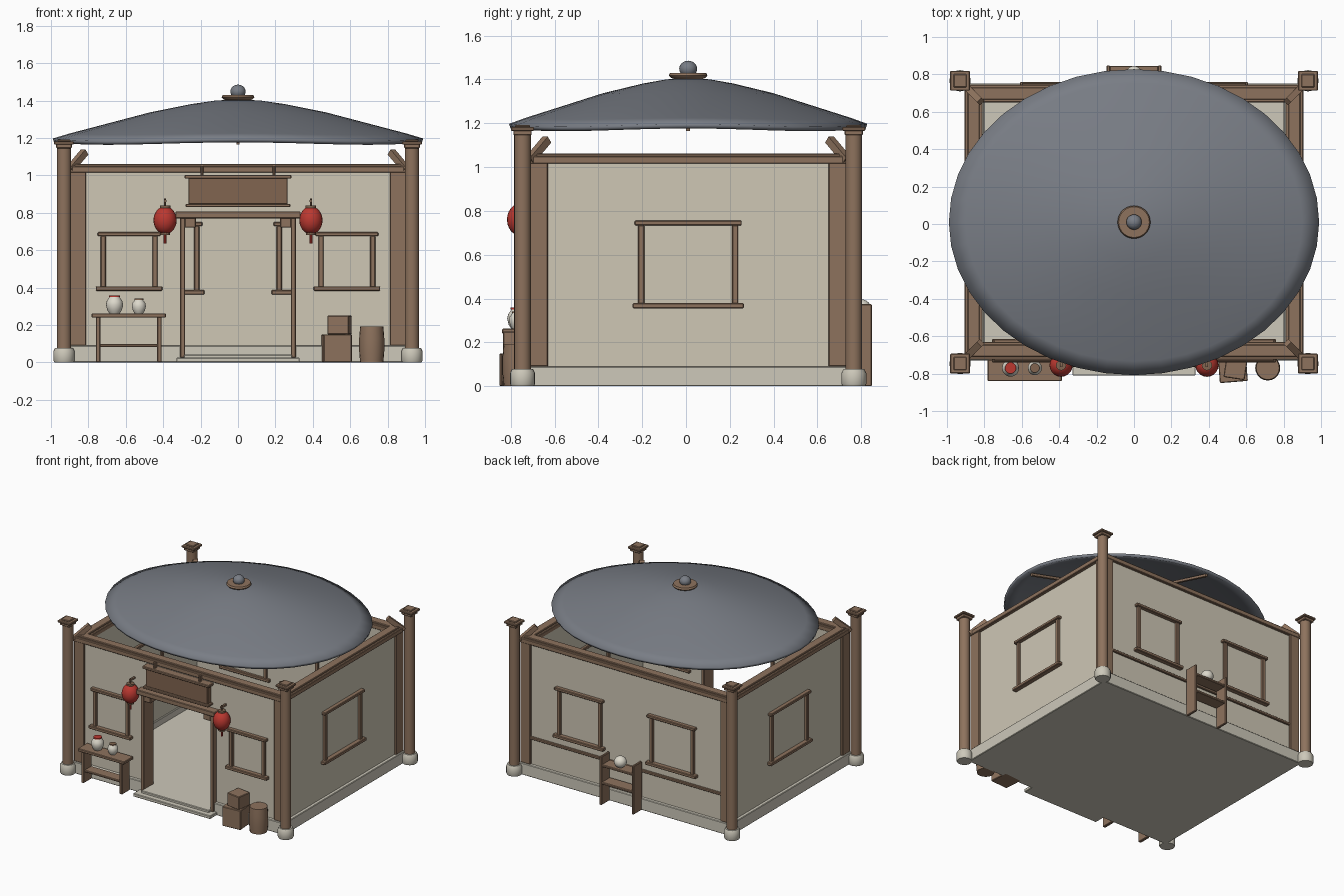
import bpy, bmesh, math
from mathutils import Matrix, Vector

cube = bpy.data.objects.get("Cube")
if cube:
    bpy.data.objects.remove(cube)


def material(name, rgb):
    m = bpy.data.materials.new(name)
    m.use_nodes = True
    m.diffuse_color = (*rgb, 1)
    m.node_tree.nodes["Principled BSDF"].inputs["Base Color"].default_value = (*rgb, 1)
    return m


PLASTER = material("cream plaster", (0.62, 0.57, 0.46))
STONE = material("pale stone", (0.61, 0.58, 0.49))
WOOD = material("brown wood", (0.27, 0.17, 0.11))
DARK = material("dark wood", (0.22, 0.13, 0.08))
SLATE = material("slate roof", (0.19, 0.205, 0.235))
RED = material("red paper", (0.5, 0.04, 0.03))
CERAMIC = material("white ceramic", (0.72, 0.69, 0.6))

CY = 0.01                     # middle of the house in y
SIGNS = (-1, 1)
CORNERS = [(sx, sy) for sx in SIGNS for sy in SIGNS]
SIDE = {-1: "right", 1: "left"}
END = {-1: "front", 1: "back"}


def finish(name, bm, mat, angle=35):
    bmesh.ops.recalc_face_normals(bm, faces=bm.faces)
    me = bpy.data.meshes.new(name)
    bm.to_mesh(me)
    bm.free()
    me.materials.append(mat)
    me.shade_smooth()
    if angle < 180:
        me.set_sharp_from_angle(angle=math.radians(angle))
    ob = bpy.data.objects.new(name, me)
    bpy.context.collection.objects.link(ob)
    return ob


def box(name, mat, x, y, z, frame=Matrix(), bevel=0.004):
    """Box from (low, high) pairs, with softened edges."""
    bm = bmesh.new()
    bmesh.ops.create_cube(bm, size=1)
    for v in bm.verts:
        v.co = Vector([(p[0] + p[1]) / 2 + c * abs(p[1] - p[0]) for c, p in zip(v.co, (x, y, z))])
    if bevel:
        bmesh.ops.bevel(bm, geom=bm.edges[:], offset=bevel, segments=1, affect='EDGES')
    bm.transform(frame)
    return finish(name, bm, mat, 20)


def beam(name, mat, a, b, thick):
    """Square bar between two points."""
    a, b = Vector(a), Vector(b)
    h = thick / 2
    turn = (b - a).to_track_quat('Z', 'Y').to_matrix().to_4x4()
    return box(name, mat, (-h, h), (-h, h), (0, (b - a).length), Matrix.Translation(a) @ turn, 0)


def lathe(name, mat, x, y, profile, sides=20):
    """Turned part from (radius, height) points."""
    bm = bmesh.new()
    rings = []
    for r, z in profile:
        rings.append([bm.verts.new((x + r * math.cos(t), y + r * math.sin(t), z))
                      for t in (math.tau * i / sides for i in range(sides))])
    for low, high in zip(rings, rings[1:]):
        for i in range(sides):
            j = (i + 1) % sides
            bm.faces.new((low[i], low[j], high[j], high[i]))
    bm.faces.new(rings[0])
    bm.faces.new(rings[-1])
    return finish(name, bm, mat)


def ball(name, mat, x, y, z, r, height):
    bm = bmesh.new()
    bmesh.ops.create_uvsphere(bm, u_segments=20, v_segments=12, radius=1)
    bm.transform(Matrix.Translation((x, y, z)) @ Matrix.Diagonal((r, r, height, 1)))
    return finish(name, bm, mat)


# Floor slab and stone plinth, open at the door
box("floor_slab", STONE, (-0.9, 0.9), (CY - 0.735, CY + 0.735), (0, 0.04), bevel=0)
box("back_plinth", STONE, (-0.9, 0.9), (CY + 0.64, CY + 0.74), (0, 0.09))
for s in SIGNS:
    box(SIDE[s] + "_plinth", STONE, (s * 0.8, s * 0.905), (CY - 0.74, CY + 0.74), (0, 0.09))
    box(SIDE[s] + "_front_plinth", STONE, (s * 0.29, s * 0.9), (CY - 0.74, CY - 0.64), (0, 0.09))
box("lower_step", STONE, (-0.33, 0.33), (-0.81, -0.7), (0, 0.025))
box("upper_step", STONE, (-0.29, 0.29), (-0.77, -0.65), (0.02, 0.042))

# Walls
TALL = (0.085, 1.02)
FRONT = (CY - 0.715, CY - 0.645)
box("back_wall", PLASTER, (-0.88, 0.88), (CY + 0.645, CY + 0.715), TALL, bevel=0)
box("wall_over_door", PLASTER, (-0.3, 0.3), FRONT, (0.78, 1.02), bevel=0)
for s in SIGNS:
    box(SIDE[s] + "_wall", PLASTER, (s * 0.81, s * 0.88), (CY - 0.7, CY + 0.7), TALL, bevel=0)
    box(SIDE[s] + "_front_wall", PLASTER, (s * 0.29, s * 0.88), FRONT, TALL, bevel=0)

# Top beams with a narrow cap strip
for s in SIGNS:
    for part, inset, z in (("beam", 0, (1.015, 1.05)), ("beam_cap", 0.015, (1.045, 1.062))):
        box(f"{END[s]}_{part}", WOOD, (-0.9 + inset, 0.9 - inset),
            (CY + s * (0.64 + inset), CY + s * (0.735 - inset)), z)
        box(f"{SIDE[s]}_{part}", WOOD, (s * (0.81 + inset), s * (0.905 - inset)),
            (CY - 0.73 + inset, CY + 0.73 - inset), z)

# Corners: square timber, round post with base and cap, slanted strut
for sx, sy in CORNERS:
    tag = f"{END[sy]}_{SIDE[sx]}_"
    box(tag + "corner_timber", WOOD, (sx * 0.812, sx * 0.897),
        (CY + sy * 0.64, CY + sy * 0.732), (0.09, 1.04))
    x, y = sx * 0.93, CY + sy * 0.756
    lathe(tag + "post", WOOD, x, y, [(0.038, 0.05), (0.038, 1.16)])
    lathe(tag + "post_base", STONE, x, y,
          [(0.052, 0), (0.057, 0.01), (0.057, 0.06), (0.048, 0.078)])
    for part, h, z in (("cap_block", 0.042, (1.145, 1.168)), ("cap_slab", 0.053, (1.165, 1.182)),
                       ("cap_top", 0.035, (1.18, 1.192))):
        box(tag + part, WOOD, (x - h, x + h), (y - h, y + h), z)
    beam(tag + "strut", WOOD, (sx * 0.9, CY + sy * 0.725, 1.03),
         (sx * 0.82, CY + sy * 0.645, 1.125), 0.035)


# Window frames run through the wall; local -y points outwards
def window(name, angle, along, wall, half, low, high):
    frame = Matrix.Translation((0, CY, 0)) @ Matrix.Rotation(angle, 4, 'Z') \
        @ Matrix.Translation((along, -wall, 0))
    bar = 0.014
    box(name + "_sill", WOOD, (-half - 0.04, half + 0.04), (-0.035, 0.09), (low, low + 0.024), frame)
    box(name + "_head", WOOD, (-half - 0.03, half + 0.03), (-0.03, 0.09), (high - 0.022, high), frame)
    for s in SIGNS:
        box(f"{name}_{SIDE[s]}_bar", WOOD, (s * half - bar, s * half + bar), (-0.02, 0.085),
            (low + 0.02, high - 0.02), frame)


for s in SIGNS:
    window(SIDE[s] + "_front_window", 0, s * 0.582, 0.715, 0.138, 0.383, 0.697)
    window(SIDE[s] + "_back_window", math.pi, s * 0.395, 0.715, 0.175, 0.363, 0.75)
    window(SIDE[s] + "_side_window", s * math.pi / 2, 0, 0.88, 0.214, 0.355, 0.755)

box("back_rail", WOOD, (-0.82, 0.82), (CY + 0.71, CY + 0.73), (0.285, 0.305))

# Doorway
for s in SIGNS:
    box(SIDE[s] + "_door_jamb", WOOD, (s * 0.283, s * 0.31), (-0.745, -0.625), (0.025, 0.775))
    box(SIDE[s] + "_door_bracket", WOOD, (s * 0.225, s * 0.285), (-0.745, -0.68), (0.72, 0.775))
box("door_lintel", WOOD, (-0.335, 0.335), (-0.765, -0.63), (0.77, 0.807))

# Sign board
box("sign_board", DARK, (-0.265, 0.265), (-0.75, -0.7), (0.845, 0.987))
box("sign_top_rail", WOOD, (-0.285, 0.285), (-0.765, -0.7), (0.982, 1.002))
box("sign_bottom_rail", WOOD, (-0.28, 0.28), (-0.765, -0.7), (0.83, 0.848))
for s in SIGNS:
    box(SIDE[s] + "_sign_hanger", WOOD, (s * 0.185, s * 0.2), (-0.75, -0.72), (0.99, 1.05))

# Lanterns on short wall arms
for s in SIGNS:
    tag, x, y = SIDE[s] + "_lantern", s * 0.39, -0.755
    ball(tag, RED, x, y, 0.76, 0.062, 0.074)
    lathe(tag + "_top", DARK, x, y, [(0.028, 0.825), (0.028, 0.838)], 12)
    lathe(tag + "_bottom", DARK, x, y, [(0.026, 0.682), (0.026, 0.695)], 12)
    lathe(tag + "_tassel", RED, x, y, [(0.007, 0.637), (0.007, 0.685)], 8)
    lathe(tag + "_hook", DARK, x, y, [(0.005, 0.83), (0.005, 0.875)], 8)
    beam(tag + "_arm", WOOD, (x, y - 0.01, 0.863), (x, -0.7, 0.863), 0.013)

# Bench table with two jars
box("table_top", WOOD, (-0.782, -0.385), (-0.84, -0.725), (0.24, 0.262))
box("table_shelf", WOOD, (-0.74, -0.42), (-0.82, -0.735), (0.082, 0.098))
for x in (-0.748, -0.42):
    box("table_leg", WOOD, (x - 0.012, x + 0.012), (-0.83, -0.735), (0, 0.245))
for tag, x, r, lid in (("large_jar", -0.66, 0.046, RED), ("small_jar", -0.53, 0.038, DARK)):
    y, z = -0.77, 0.262
    lathe(tag, CERAMIC, x, y, [(r * a, z + r * b) for a, b in (
        (0.6, 0), (0.85, 0.4), (1, 1), (0.9, 1.45), (0.65, 1.8), (0.55, 1.95))])
    lathe(tag + "_lid", lid, x, y, [(r * 0.65, z + r * 1.9), (r * 0.65, z + r * 2.1)])

# Crates and barrel
for tag, x, h, z, turn in (("lower_crate", 0.528, 0.075, (0, 0.15), 0.08),
                           ("upper_crate", 0.543, 0.057, (0.15, 0.25), -0.15)):
    box(tag, WOOD, (-h, h), (-h, h), z,
        Matrix.Translation((x, -0.77, 0)) @ Matrix.Rotation(turn, 4, 'Z'))
lathe("barrel", WOOD, 0.715, -0.77, [(0.062, 0), (0.067, 0.06), (0.067, 0.13), (0.062, 0.192)])

# Shelf behind the house with a round vase
for s in SIGNS:
    box(SIDE[s] + "_shelf_panel", WOOD, (s * 0.128, s * 0.147), (0.745, 0.848), (0, 0.375))
for z in (0.16, 0.295):
    box("shelf_board", WOOD, (-0.13, 0.13), (0.745, 0.845), (z, z + 0.018))
ball("round_vase", CERAMIC, 0, 0.8, 0.353, 0.045, 0.043)

# Oval roof shell with a softly waving rim
PROFILE = [(0.12, 1.4), (0.25, 1.381), (0.47, 1.337), (0.74, 1.266), (0.9, 1.224), (0.99, 1.197)]
SEG = 40
bm = bmesh.new()
apex = bm.verts.new((0, CY, 1.406))
previous = None
for r, z in PROFILE:
    ring = []
    for i in range(SEG):
        t = math.tau * i / SEG
        wave = 0.007 * (math.cos(4 * t) - 1) * r ** 6
        ring.append(bm.verts.new((r * math.cos(t), CY + 0.826 * r * math.sin(t), z + wave)))
    for i in range(SEG):
        j = (i + 1) % SEG
        if previous:
            bm.faces.new((previous[i], ring[i], ring[j], previous[j]))
        else:
            bm.faces.new((apex, ring[i], ring[j]))
    previous = ring
roof = finish("roof", bm, SLATE, 180)
shell = roof.modifiers.new("thickness", 'SOLIDIFY')
shell.thickness = 0.022
shell.offset = -1

# Rafters and finial
for i in range(8):
    c, s = math.cos(math.tau * i / 8), 0.826 * math.sin(math.tau * i / 8)
    beam("rafter", WOOD, (0.1 * c, CY + 0.1 * s, 1.37), (0.95 * c, CY + 0.95 * s, 1.173), 0.018)
lathe("finial_disc", WOOD, 0, CY, [(0.05, 1.395), (0.08, 1.408), (0.088, 1.418), (0.082, 1.43)], 28)
ball("finial_ball", SLATE, 0, CY, 1.448, 0.041, 0.037)
